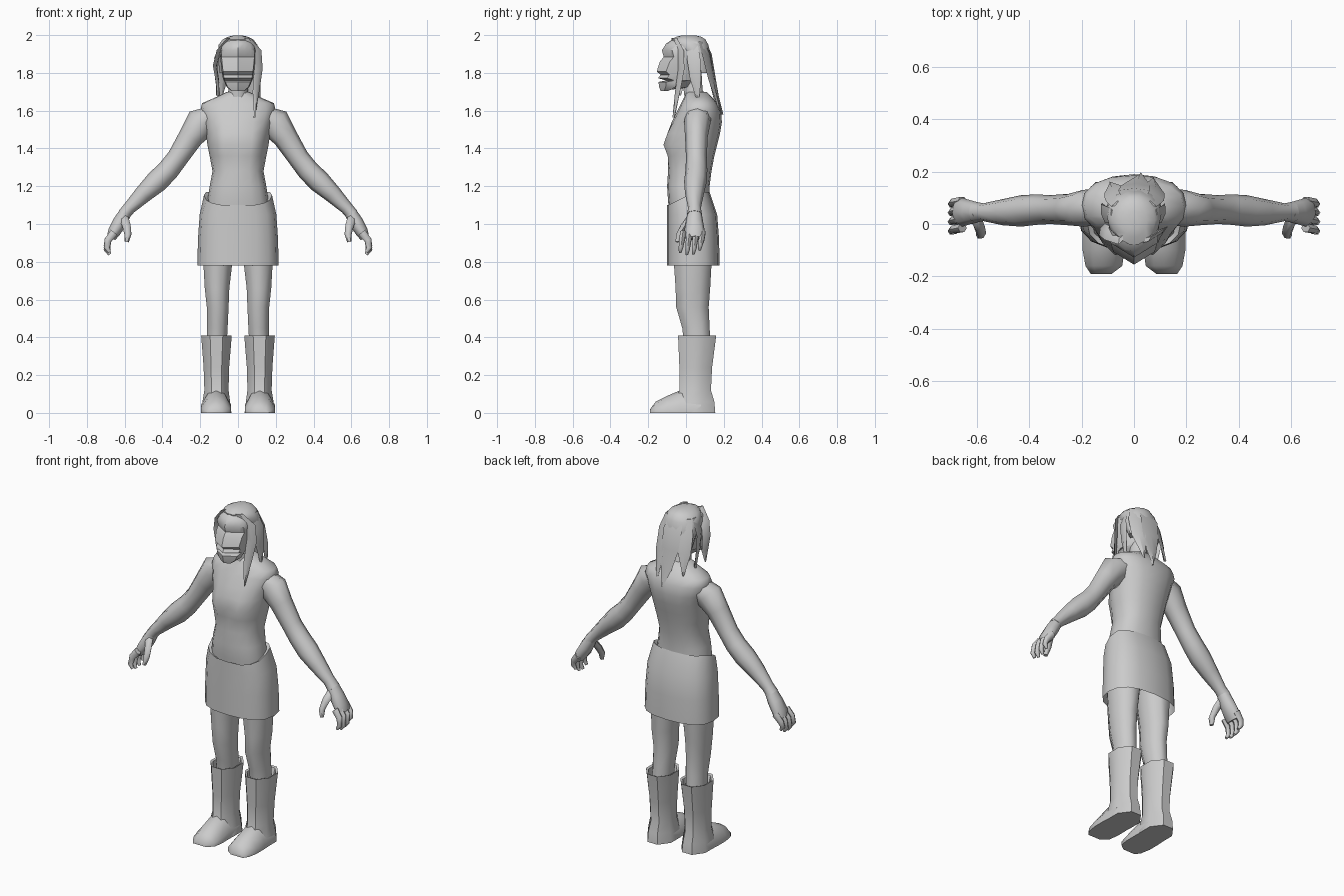
import bpy, bmesh, math
from mathutils import Vector

grey = bpy.data.materials.new("plain grey")
grey.diffuse_color = (0.6, 0.6, 0.6, 1)


def finish(name, bm, angle=50, mirror=False):
    bmesh.ops.recalc_face_normals(bm, faces=bm.faces)
    me = bpy.data.meshes.new(name)
    bm.to_mesh(me)
    bm.free()
    ob = bpy.data.objects.new(name, me)
    bpy.context.collection.objects.link(ob)
    me.materials.append(grey)
    if mirror:
        ob.modifiers.new("mirror", 'MIRROR').use_axis[0] = True
    bpy.ops.object.select_all(action='DESELECT')
    ob.select_set(True)
    bpy.context.view_layer.objects.active = ob
    bpy.ops.object.shade_smooth_by_angle(angle=math.radians(angle))
    return ob


def skin(name, rings, angle=50, mirror=False, caps=True):
    """Bridge equal-length rings of points into a tube."""
    bm = bmesh.new()
    vs = [[bm.verts.new(p) for p in r] for r in rings]
    n = len(rings[0])
    for a, b in zip(vs, vs[1:]):
        for i in range(n):
            j = (i + 1) % n
            bm.faces.new((a[i], a[j], b[j], b[i]))
    if caps:
        bm.faces.new(vs[0])
        bm.faces.new(vs[-1])
    return finish(name, bm, angle, mirror)


def ring(z, x0, x1, y0, y1, n=8, power=1.0, shape=None):
    """Horizontal oval spanning x0..x1 and y0..y1; power below 1 makes it boxier."""
    pts = []
    for i in range(n):
        t = 2 * math.pi * (i + 0.5 * (n == 8)) / n
        c, s = math.cos(t), math.sin(t)
        k = 1 / math.cos(math.pi / 8) if n == 8 else 1
        c, s = [math.copysign(min(1, abs(v) * k) ** power, v) for v in (c, s)]
        p = Vector(((x0 + x1) / 2 + c * (x1 - x0) / 2, (y0 + y1) / 2 + s * (y1 - y0) / 2, z))
        pts.append(shape(p) if shape else p)
    return pts


def limb(name, path, n=8, mirror=True):
    """Tube along points (x, y, z, width in xz, depth in y)."""
    rings = []
    for i, (x, y, z, w, d) in enumerate(path):
        a, b = path[max(i - 1, 0)], path[min(i + 1, len(path) - 1)]
        tan = Vector((b[0] - a[0], 0, b[2] - a[2])).normalized()
        side = Vector((-tan.z, 0, tan.x))
        rings.append([Vector((x, y, z)) + side * w * math.cos(k * 2 * math.pi / n)
                      + Vector((0, d * math.sin(k * 2 * math.pi / n), 0)) for k in range(n)])
    return skin(name, rings, 60, mirror)


# Torso with bust
def bust(z):
    h = max(0, 1 - abs(z - 1.425) / 0.11)

    def f(p):
        if p.y < 0:
            p.y += 0.03 * h - 0.045 * h * math.exp(-((abs(p.x) - 0.08) / 0.05) ** 2)
        return p
    return f


torso = [(1.04, .165, -.085, .13), (1.12, .162, -.095, .125), (1.2, .15, -.10, .125), (1.28, .135, -.095, .135),
         (1.36, .15, -.10, .15), (1.42, .162, -.115, .165), (1.48, .17, -.10, .18), (1.54, .182, -.075, .19),
         (1.60, .20, -.045, .185), (1.64, .19, -.025, .165), (1.67, .12, -.01, .14), (1.70, .058, .0, .11)]
skin("torso", [ring(z, -w, w, a, b, 16, .85, bust(z)) for z, w, a, b in torso], 60)
skin("neck", [ring(z, -w, w, a, b, 10) for z, w, a, b in
              [(1.66, .062, -.01, .12), (1.71, .05, -.015, .09), (1.80, .05, -.02, .085)]])

# Skirt with a dipped front waistline and open hem
skirt = []
for z, w, a, b, lift in [(.78, .215, -.10, .178, 0), (.92, .212, -.10, .175, 0), (1.05, .203, -.10, .165, 0),
                         (1.135, .18, -.10, .125, 1), (1.12, .16, -.085, .11, 1)]:
    def tilt(p, lift=lift):
        p.z += lift * (min(.035, p.y * .5 + .012) if p.y > -.08 else -.035)
        return p
    skirt.append(ring(z, -w, w, a, b, 16, .8, tilt))
skin("skirt", skirt, 50, caps=False)

# Legs, boots
skin("leg", [ring(*r) for r in [(.36, .06, .165, -.01, .13), (.45, .055, .163, -.02, .125),
     (.56, .05, .165, -.052, .12), (.66, .046, .176, -.055, .128), (.88, .02, .188, -.07, .14)]], 60, True)
skin("boot", [ring(*r) for r in [(0, .035, .193, -.06, .155), (.06, .042, .188, -.06, .15),
     (.12, .05, .178, -.035, .132), (.24, .047, .182, -.035, .138), (.41, .033, .195, -.042, .16),
     (.405, .045, .183, -.03, .148), (.34, .06, .17, -.01, .13)]], 50, True)
# Foot front, built as cross-sections from ankle to toe
foot = []
for y, x0, x1, h in [(.08, .04, .19, .12), (-.03, .036, .196, .12), (-.10, .036, .196, .09),
                     (-.16, .045, .185, .06), (-.19, .085, .165, .02)]:
    m, q = (x0 + x1) / 2, (x1 - x0) / 2
    foot.append([(x0, y, 0), (x1, y, 0), (x1, y, h * .35), (m + q * .55, y, h * .85), (m, y, h),
                 (m - q * .55, y, h * .85), (x0, y, h * .35)])
skin("foot", foot, 50, True)

# Arms, hands, fingers
limb("arm", [(.13, .065, 1.58, .05, .07), (.195, .06, 1.535, .085, .07), (.25, .055, 1.46, .066, .06),
             (.32, .055, 1.35, .056, .055), (.37, .055, 1.285, .058, .058), (.43, .05, 1.225, .06, .06),
             (.50, .045, 1.16, .048, .05), (.575, .045, 1.085, .034, .034), (.605, .045, 1.05, .033, .04)])
limb("palm", [(.59, .045, 1.07, .032, .036), (.625, .045, 1.01, .038, .046), (.655, .045, .96, .034, .055),
              (.672, .045, .925, .024, .052)])
for i, (y, drop) in enumerate([(-.015, .0), (.02, -.012), (.055, -.008), (.088, .012)]):
    limb("finger_%d" % (i + 1), [(.655, y, .955, .022, .018), (.688, y - .006, .915, .019, .017),
                                 (.695, y - .012, .875 + drop, .016, .014),
                                 (.68, y - .016, .85 + drop, .008, .008)], 6)
limb("thumb", [(.608, .03, 1.04, .026, .025), (.59, -.01, .99, .022, .022), (.583, -.035, .945, .019, .02),
               (.59, -.045, .905, .012, .012)], 6)

# Head with pointed face, brow, nose and parted lips
head = [(1.705, .035, -.135, -.05), (1.725, .06, -.142, .03), (1.752, .072, -.146, .05), (1.760, .076, -.105, .06),
        (1.772, .08, -.148, .07), (1.79, .083, -.135, .08), (1.808, .086, -.155, .085), (1.86, .092, -.138, .10),
        (1.885, .094, -.118, .105), (1.92, .096, -.128, .105), (1.955, .088, -.105, .10), (1.982, .06, -.065, .08),
        (1.993, .025, -.03, .05)]


def face(w, y0):
    def f(p):
        if p.y < 0 and abs(p.x) < w * .99:
            p.y = min(0, y0 + abs(p.x) * .62)
        return p
    return f


skin("head", [ring(z, -w, w, a, b, 16, 1, face(w, a) if z < 1.95 else None) for z, w, a, b in head], 40)

# Hair cap over the crown and back of the head
cap = [(1.80, .098, .03, .135), (1.86, .104, .0, .135), (1.91, .106, -.035, .13), (1.95, .102, -.075, .12),
       (1.978, .08, -.08, .105), (1.992, .05, -.05, .08), (1.999, .02, -.02, .05)]
skin("hair_cap", [ring(z, -w, w, a, b, 14) for z, w, a, b in cap], 40)


# Flat tapered strands
def strand(name, path, across):
    rings = []
    a = Vector(across).normalized()
    nrm = a.cross(Vector((0, 0, 1)))
    for x, y, z, w in path:
        c = Vector((x, y, z))
        rings.append([c - a * w, c + nrm * .008, c + a * w, c - nrm * .008])
    skin(name, rings, 40)


strand("hair_front_right", [(-.05, -.06, 1.985, .02), (-.1, -.035, 1.92, .028), (-.122, -.02, 1.84, .025),
                            (-.108, -.025, 1.75, .02), (-.108, -.03, 1.68, .004)], (.5, 1, 0))
strand("hair_front_left", [(.05, -.06, 1.985, .02), (.1, -.03, 1.92, .03), (.108, -.025, 1.82, .028),
                           (.095, -.045, 1.70, .022), (.088, -.065, 1.565, .003)], (.8, .6, 0))
strand("hair_side_left", [(.08, .03, 1.965, .03), (.112, .04, 1.88, .036), (.112, .05, 1.77, .03),
                          (.11, .065, 1.64, .004)], (.2, 1, 0))
strand("hair_side_right", [(-.08, .03, 1.965, .03), (-.118, .04, 1.88, .036), (-.115, .05, 1.78, .03),
                           (-.10, .06, 1.67, .004)], (-.2, 1, 0))
strand("hair_back_middle", [(0, .09, 1.975, .04), (0, .128, 1.9, .06), (.005, .146, 1.79, .055),
                            (.015, .165, 1.68, .035), (.025, .19, 1.58, .003)], (1, 0, 0))
strand("hair_back_right", [(-.06, .08, 1.965, .03), (-.075, .11, 1.88, .04), (-.082, .132, 1.78, .035),
                           (-.09, .155, 1.66, .004)], (1, .5, 0))
strand("hair_back_left", [(.06, .08, 1.965, .03), (.075, .11, 1.88, .045), (.08, .135, 1.77, .04),
                          (.07, .17, 1.62, .004)], (1, -.5, 0))
